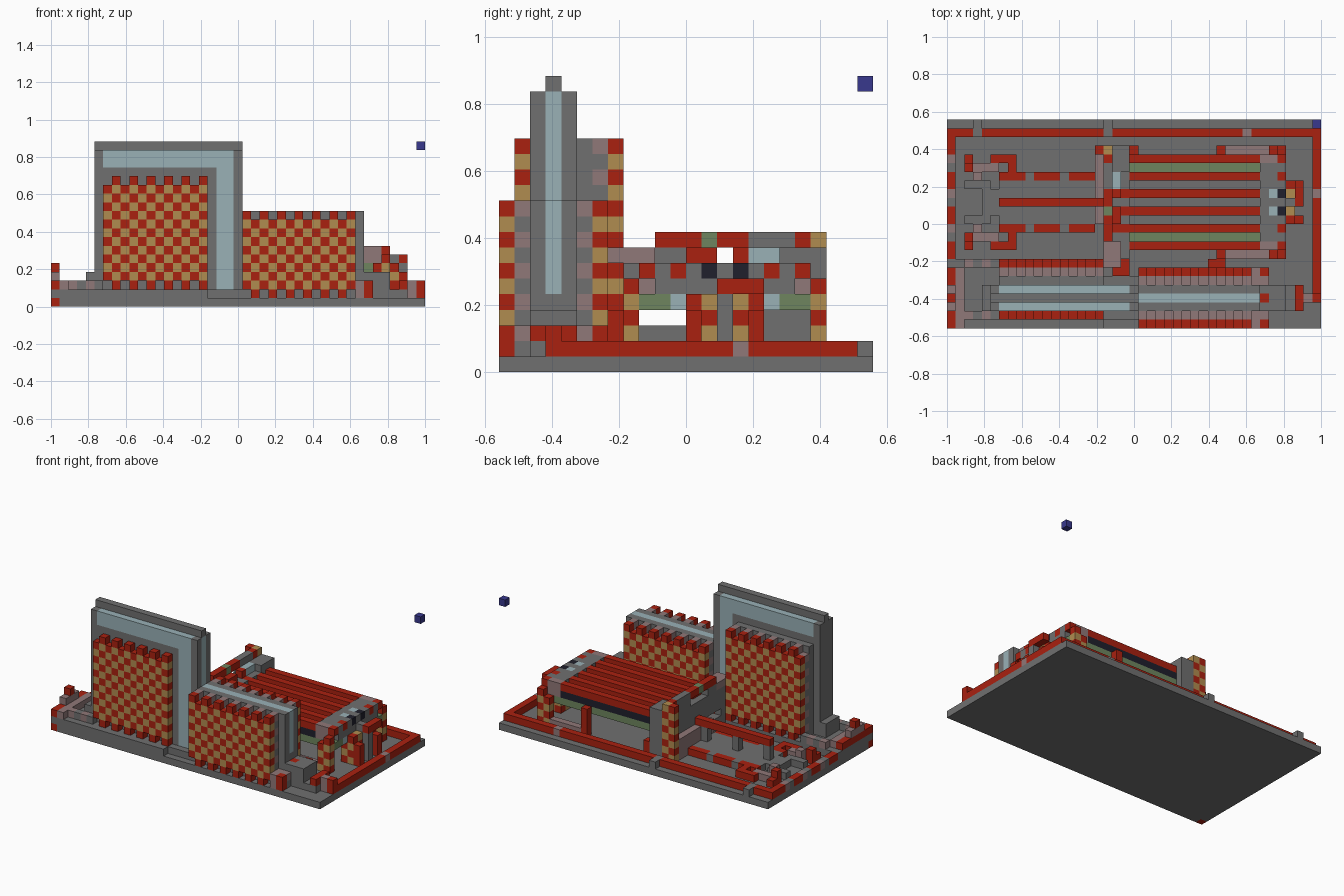
import bpy, bmesh
from mathutils import Vector

cube = bpy.data.objects.get("Cube")
if cube:
    bpy.data.objects.remove(cube, do_unlink=True)

U = 2 / 43                      # edge of one block
ORIGIN = Vector((-1, -12 * U, 0))
cells = {}                      # block position -> (part, colour)


def material(name, r, g, b):
    mat = bpy.data.materials.new(name)
    mat.use_nodes = True
    mat.diffuse_color = (r, g, b, 1)
    mat.node_tree.nodes["Principled BSDF"].inputs["Base Color"].default_value = (r, g, b, 1)
    return mat


GRAY = material("stone_gray", .162, .162, .162)
RED = material("brick_red", .40, .015, .005)
TAN = material("sand_tan", .434, .262, .08)
GLASS = material("pale_blue", .32, .44, .47)
GREEN = material("moss_green", .156, .235, .114)
PINK = material("dusty_pink", .28, .188, .188)
NAVY = material("navy_blue", .04, .04, .27)
BLACK = material("near_black", .014, .014, .025)


def span(value):
    return range(value, value + 1) if isinstance(value, int) else range(*value)


def fill(part, colour, xs, ys, zs):
    """Fill a run of blocks; colour may be a rule of the position."""
    for x in span(xs):
        for y in span(ys):
            for z in span(zs):
                shade = colour(x, y, z) if callable(colour) else colour
                if shade:
                    cells[x, y, z] = (part, shade)


def carve(xs, ys, zs):
    for x in span(xs):
        for y in span(ys):
            for z in span(zs):
                cells.pop((x, y, z), None)


def checker(parity, a=RED, b=TAN):
    return lambda x, y, z: a if (x + z) % 2 == parity else b


def brick_panel(part, xs, y, bottom, top, parity):
    """Checkered panel with a toothed first and last course."""
    fill(part, checker(parity), xs, y, (bottom + 1, top))
    for course in (bottom, top):
        fill(part, checker(parity, RED, None), xs, y, course)


def both(part, colour, xs, offset, zs, centre=14):
    """Repeat a single row on both sides of a centre row."""
    for y in {centre - offset, centre + offset}:
        fill(part, colour, xs, y, zs)


# Base slab and raised front platforms
fill("base_slab", GRAY, (0, 43), (0, 24), 0)
fill("base_slab", RED, 0, 0, 0)
fill("front_platform", GRAY, (0, 18), (0, 8), 1)
fill("front_platform", GRAY, (18, 37), (1, 6), 1)

# Tall wall: grey frame, glowing angled band, brick panels
fill("tall_wall", GRAY, (5, 22), (2, 5), (1, 18))
fill("tall_wall_ridge", GRAY, (5, 22), 3, 18)
fill("tall_wall_end_light", GLASS, 21, 3, (5, 18))
for row in (2, 4):
    fill("angled_light", GLASS, (6, 21), row, (16, 18))
    fill("angled_light", GLASS, (19, 21), row, (2, 18))
fill("tall_spacer", GRAY, (6, 18), 5, (2, 15))
fill("tall_spacer", checker(1, PINK, GRAY), (6, 18), 6, (2, 14))
fill("tall_spacer", PINK, (7, 18, 2), 6, 14)
for row in (1, 7):
    brick_panel("tall_brick_panel", (6, 18), row, 2, 14, 1)
fill("tall_wall_foot", checker(0, PINK, GRAY), (2, 6), (1, 8, 6), 2)
fill("tall_wall_foot", GRAY, 4, (2, 5), (2, 4))

# Low wall: light core, spacers, brick panels
fill("low_wall", GRAY, (22, 36), (2, 5), (1, 11))
fill("low_wall_light", GLASS, (22, 36), 3, (5, 11))
for row in (1, 5):
    fill("low_spacer", checker(0, PINK, GRAY), (22, 35), row, (1, 10))
    fill("low_spacer", PINK, (22, 35, 2), row, 10)
for row in (0, 6):
    brick_panel("low_brick_panel", (22, 35), row, 1, 10, 0)
    fill("low_wall_foot", PINK, 35, row, (1, 3))
    fill("low_wall_foot", RED, 36, row, (1, 3))
fill("low_wall_foot", PINK, (35, 37), (1, 6, 4), 2)
fill("low_wall_foot", GRAY, (36, 39), (2, 5), (1, 4))
fill("low_wall_foot", RED, 36, 3, (2, 4))
fill("low_wall_foot", GRAY, (39, 41), (2, 5), 1)
fill("low_wall_foot", RED, 40, (2, 5), 2)

# Red rim around the yard
fill("back_rim", RED, (0, 43), 22, 1)
for post in (3, 18):
    fill("back_rim", GRAY, post, (22, 24), 1)
fill("back_rim", PINK, 34, 22, 1)
fill("right_rim", RED, 42, (3, 23), 1)
fill("right_rim", PINK, 42, 15, 1)
fill("right_rim", PINK, 41, 3, (1, 3))
fill("right_rim", RED, 42, 3, 2)
fill("left_rim", lambda x, y, z: (RED, RED, GRAY, PINK)[y % 4], 0, (8, 22), 1)

# Stepped gable at the left edge
for step, height in enumerate((5, 4, 3, 3)):
    both("left_gable", lambda x, y, z: PINK if z == 3 else RED, 0, step, (2, height), 3)
    both("left_gable", PINK, 1, step, 2, 3)

# Left yard: raised rail, dashed kerbs, corner brackets
fill("yard_floor", GRAY, (4, 17), (13, 16), 1)
fill("rail_support", GRAY, (6, 17, 5), 14, (2, 4))
fill("raised_rail", RED, (6, 19), 14, 4)
both("kerb", lambda x, y, z: GRAY if x % 4 == 1 else RED, (6, 17), 3, 1)
both("kerb", GRAY, (6, 17), 2, 1)
both("bracket", RED, (5, 8), 5, 1)
both("bracket", PINK, (2, 6), 4, 1)
both("bracket", RED, 7, 4, 1)
both("bracket", RED, 2, 4, (1, 3))
both("bracket", GRAY, (2, 5), 2, 1)
both("bracket", PINK, 3, 3, (1, 3))
both("bracket", RED, 2, 5, 1)

# Cross wall between the yards
fill("cross_wall", GRAY, (18, 21), (8, 20), (1, 7))
fill("cross_wall", PINK, (17, 19), (12, 20), (1, 4))
fill("cross_wall", PINK, (18, 20), (7, 10), 7)
fill("cross_wall", RED, (19, 21), (6, 9), (1, 4))
fill("cross_wall", GRAY, 18, (10, 12), 7)
fill("cross_wall", RED, 19, (12, 16), 7)
fill("cross_wall", GRAY, 18, (16, 20), 7)
fill("cross_wall_top", RED, 18, (10, 16), 8)
fill("cross_wall_top", GREEN, 18, 13, 8)
fill("cross_wall_top", GRAY, 18, (16, 19), 8)
fill("cross_wall_lamp", GLASS, 19, (16, 18), 7)
carve((17, 21), 14, 7)
fill("cross_wall_post", checker(1), (17, 19), 20, (1, 9))
fill("cross_wall_post", GRAY, (19, 21), (18, 21), (1, 8))
fill("cross_wall_post", RED, 18, 19, 8)
fill("cross_wall_post", RED, 21, 20, (1, 3))

# Engine hall: red roof bars over dark strips and a deck
fill("hall_deck", GRAY, (21, 37), (11, 18), 4)
for offset in (4, 5):
    both("hall_deck", GREEN, (21, 37), offset, 4)
fill("roof_bar", RED, (21, 36), (9, 20, 2), 6)
fill("roof_bar", RED, (19, 21), (11, 16, 2), 6)
fill("dark_strip", BLACK, (21, 36), (9, 20, 2), 5)
both("hall_post", RED, 31, 6, (1, 5))
both("hall_ledge", PINK, (32, 39), 6, 1)
fill("hall_ledge", RED, (30, 32), 7, 1)

# Engine hall end block
fill("end_block", GRAY, (36, 39), (10, 19), (4, 7))
fill("end_block", PINK, (36, 38), (9, 20, 10), (5, 7))
fill("end_block_port", BLACK, 38, (13, 16, 2), 6)
fill("end_block_lamp", GLASS, 37, (13, 16, 2), 6)
both("end_block", GREEN, 38, 4, 4)
both("end_block", GREEN, 38, 5, 4)
both("end_block", GLASS, 38, 3, 4)
both("end_corner", RED, 38, 5, 6)
both("end_corner", RED, 38, 3, 6)
both("end_corner", RED, 38, 6, 5)
both("end_corner", checker(1), (37, 39), 6, (1, 5))
fill("end_pillar", lambda x, y, z: RED if (x + y + z) % 2 else TAN, (38, 40), (12, 17), (1, 5))
fill("end_pillar", GRAY, (38, 41), 14, (1, 6))
fill("end_pillar", RED, 40, (14, 17), 5)
fill("end_pillar", RED, 40, (12, 17, 4), (1, 4))
carve((17, 42), (9, 12), 3)

# Floating marker cube
fill("marker_cube", NAVY, 42, 23, 18)

# One mesh per part, made of the exposed block faces
SIDES = [Vector(s) for s in ((1, 0, 0), (-1, 0, 0), (0, 1, 0), (0, -1, 0), (0, 0, 1), (0, 0, -1))]
parts = {}
for cell, (part, colour) in cells.items():
    parts.setdefault(part, []).append((cell, colour))

for part, blocks in parts.items():
    mesh = bpy.data.meshes.new(part)
    palette = list(dict.fromkeys(colour for _, colour in blocks))
    for colour in palette:
        mesh.materials.append(colour)
    bm = bmesh.new()
    for cell, colour in blocks:
        middle = Vector(cell) + Vector((.5, .5, .5))
        for normal in SIDES:
            if tuple(int(v) for v in Vector(cell) + normal) in cells:
                continue
            a = Vector((normal.y, normal.z, normal.x)) / 2
            b = normal.cross(a)
            corners = (-a - b, a - b, a + b, b - a)
            face = bm.faces.new([bm.verts.new(ORIGIN + U * (middle + normal / 2 + c)) for c in corners])
            face.material_index = palette.index(colour)
    bmesh.ops.remove_doubles(bm, verts=bm.verts, dist=U / 100)
    bm.to_mesh(mesh)
    bm.free()
    bpy.context.collection.objects.link(bpy.data.objects.new(part, mesh))
